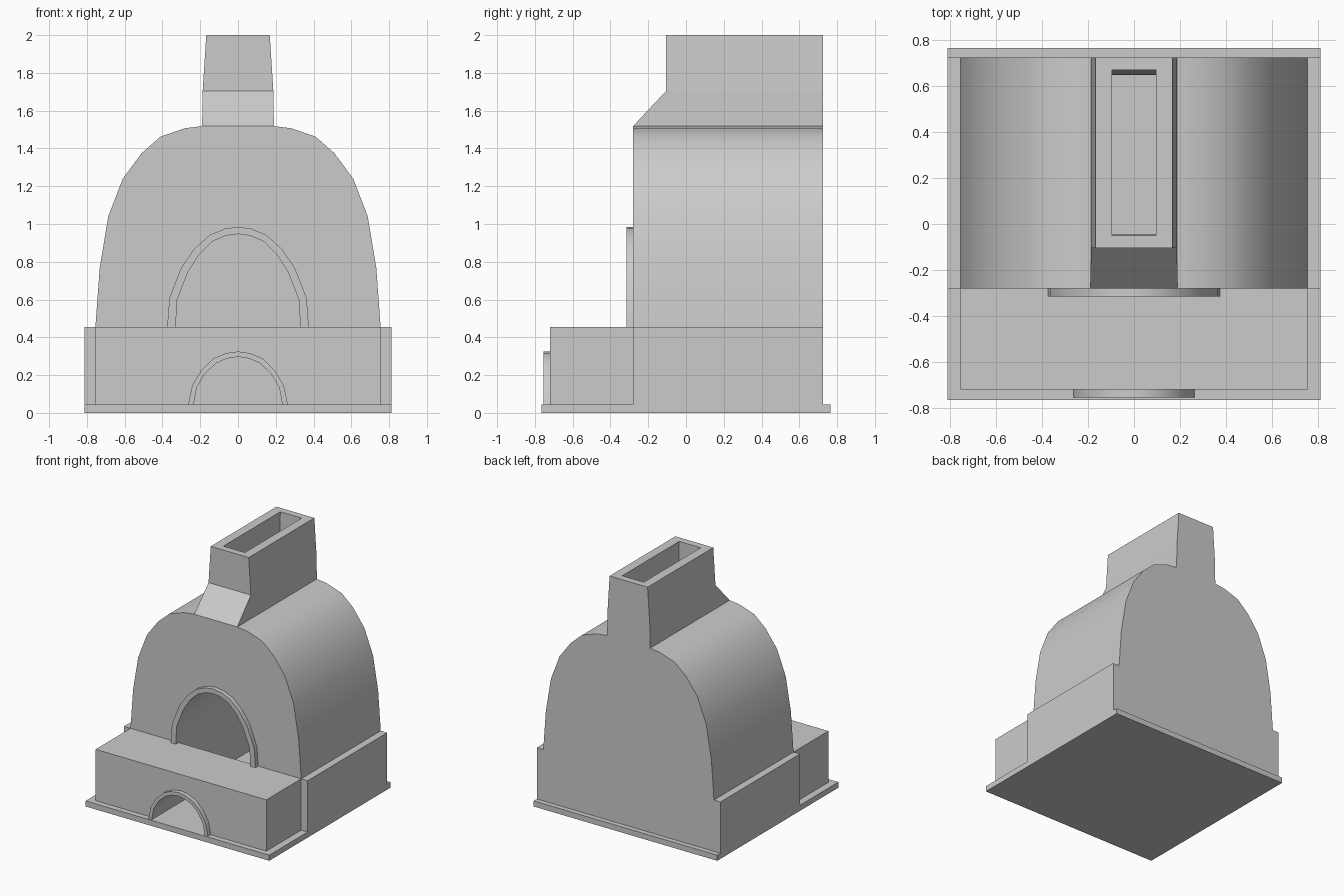
import bpy, math

if "Cube" in bpy.data.objects:
    bpy.data.objects.remove(bpy.data.objects["Cube"])


def mesh_object(name, verts, faces):
    me = bpy.data.meshes.new(name)
    me.from_pydata(verts, [], faces)
    me.update()
    ob = bpy.data.objects.new(name, me)
    bpy.context.collection.objects.link(ob)
    bpy.context.view_layer.objects.active = ob
    bpy.ops.object.select_all(action='DESELECT')
    ob.select_set(True)
    bpy.ops.object.mode_set(mode='EDIT')
    bpy.ops.mesh.select_all(action='SELECT')
    bpy.ops.mesh.normals_make_consistent(inside=False)
    bpy.ops.object.mode_set(mode='OBJECT')
    return ob


def loft(name, rings):
    """Closed solid through rings with equal point counts."""
    n = len(rings[0])
    faces = [tuple(range(n)), tuple(range((len(rings) - 1) * n, len(rings) * n))]
    for r in range(len(rings) - 1):
        for i in range(n):
            j = (i + 1) % n
            faces.append((r * n + i, r * n + j, (r + 1) * n + j, (r + 1) * n + i))
    return mesh_object(name, [p for ring in rings for p in ring], faces)


def mirrored(half):
    """Right half of an outline (bottom to top) completed across x = 0."""
    return half + [(-x, z) for x, z in reversed(half) if x > 0]


def extrude_y(name, outline, y0, y1):
    return loft(name, [[(x, y, z) for x, z in outline] for y in (y0, y1)])


def rect(x, y0, y1, z):
    return [(-x, y0, z), (x, y0, z), (x, y1, z), (-x, y1, z)]


def box(name, x, y0, y1, z0, z1):
    return loft(name, [rect(x, y0, y1, z0), rect(x, y0, y1, z1)])


def cut(ob, *cutters):
    bpy.context.view_layer.objects.active = ob
    for c in cutters:
        m = ob.modifiers.new("opening", 'BOOLEAN')
        m.operation, m.solver, m.object = 'DIFFERENCE', 'EXACT', c
        bpy.ops.object.modifier_apply(modifier=m.name)


def arch_trim(name, outer, inner, y0, y1):
    """Raised band between two arch outlines, open at the bottom."""
    o, i = mirrored(outer), mirrored(inner)
    return loft(name, [[(a[0], y0, a[1]), (b[0], y0, b[1]),
                        (b[0], y1, b[1]), (a[0], y1, a[1])] for a, b in zip(o, i)])


def smooth(ob):
    bpy.ops.object.select_all(action='DESELECT')
    ob.select_set(True)
    bpy.context.view_layer.objects.active = ob
    bpy.ops.object.shade_smooth_by_angle(angle=math.radians(30))


# Arch outlines, right half
oven_out = [(.375, .455), (.363, .61), (.30, .77), (.23, .87), (.15, .942), (.07, .975), (0, .985)]
oven_in = [(.33, .455), (.322, .60), (.265, .745), (.205, .84), (.135, .908), (.065, .938), (0, .947)]
store_out = [(.263, .045), (.243, .145), (.195, .225), (.13, .288), (.065, .316), (0, .325)]
store_in = [(.235, .045), (.218, .135), (.175, .207), (.117, .262), (.06, .288), (0, .297)]

# Openings: firebox, wood store and flue
oven_cutter = extrude_y("oven_cutter", mirrored([(.33, .02)] + oven_in), -.4, .65)
store_cutter = extrude_y("store_cutter", mirrored([(.235, .02)] + store_in), -.9, -.2)
flue_cutter = loft("flue_cutter", [rect(.095, -.045, .645, .8), rect(.095, -.05, .672, 2.1)])

# Base blocks
box("base_plate", .812, -.765, .765, 0, .045)
rear_base = box("rear_base", .812, -.28, .725, .045, .455)
cut(rear_base, oven_cutter)
front_base = box("front_base", .755, -.72, -.28, .045, .455)
cut(front_base, store_cutter)

# Domed oven body
dome = [(.755, .455), (.732, .77), (.687, 1.04), (.61, 1.24), (.51, 1.375),
        (.41, 1.463), (.28, 1.507), (.19, 1.518)]
oven_body = extrude_y("oven_body", mirrored(dome), -.28, .725)
cut(oven_body, oven_cutter, flue_cutter)
smooth(oven_body)

# Chimney with sloping front shoulder
chimney = loft("chimney", [rect(.19, -.28, .725, 1.518), rect(.187, -.105, .725, 1.705),
                           rect(.168, -.105, .725, 2.0)])
cut(chimney, flue_cutter)

# Raised arch surrounds
smooth(arch_trim("oven_arch_trim", oven_out, oven_in, -.315, -.28))
smooth(arch_trim("store_arch_trim", store_out, store_in, -.755, -.72))

for c in (oven_cutter, store_cutter, flue_cutter):
    bpy.data.objects.remove(c, do_unlink=True)
